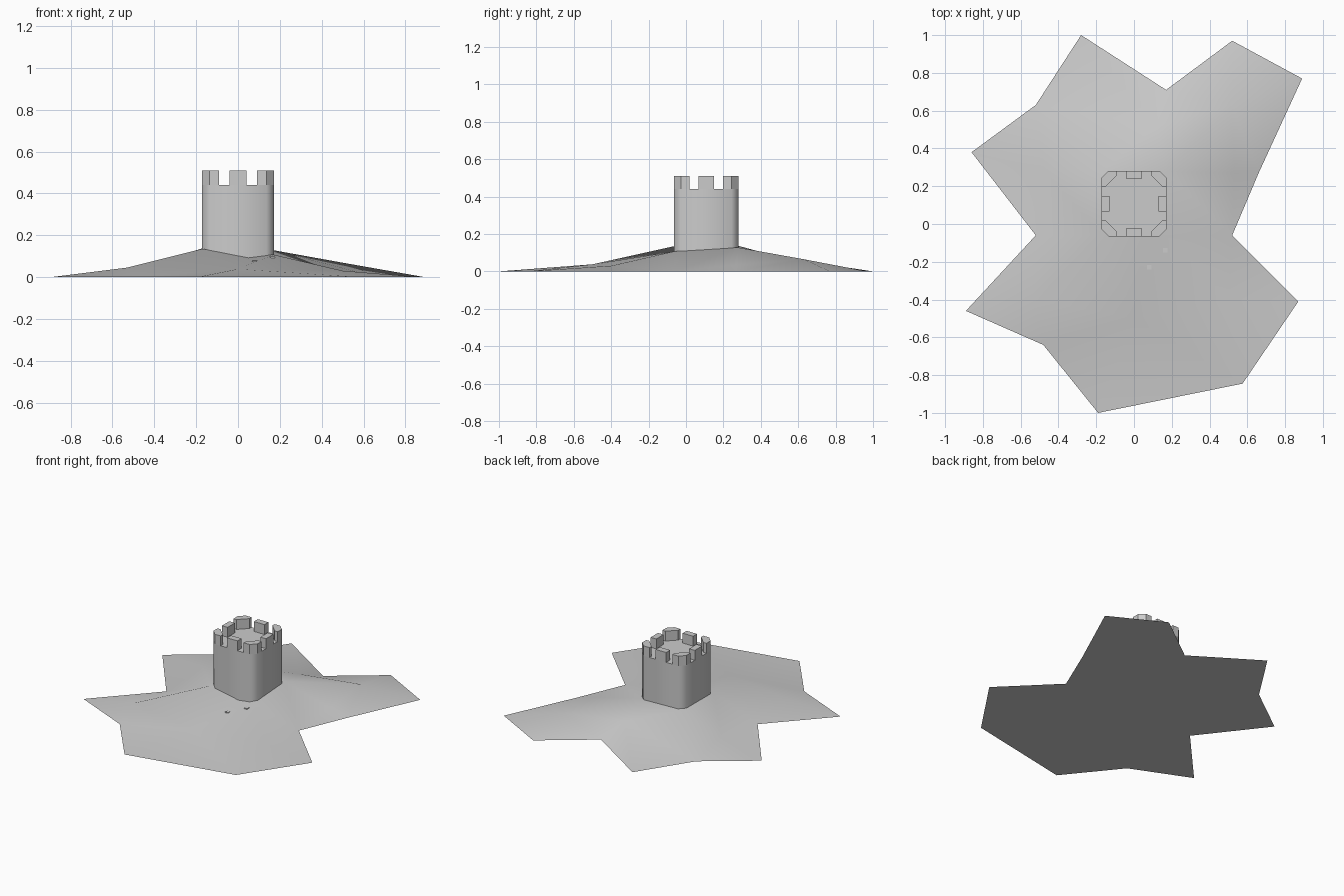
import bpy, bmesh
from mathutils import Vector
from mathutils.geometry import delaunay_2d_cdt

if "Cube" in bpy.data.objects:
    bpy.data.objects.remove(bpy.data.objects["Cube"])

CX, CY, R = 0.0, 0.108, 0.173   # tower centre and half width
FLOOR, TOP = 0.44, 0.51


def finish(name, bm, angle=None):
    bmesh.ops.remove_doubles(bm, verts=bm.verts, dist=1e-5)
    bmesh.ops.recalc_face_normals(bm, faces=bm.faces)
    me = bpy.data.meshes.new(name)
    bm.to_mesh(me)
    bm.free()
    ob = bpy.data.objects.new(name, me)
    bpy.context.collection.objects.link(ob)
    if angle:
        bpy.ops.object.select_all(action='DESELECT')
        ob.select_set(True)
        bpy.context.view_layer.objects.active = ob
        bpy.ops.object.shade_smooth_by_angle(angle=angle)
    return ob


def prism(bm, pts, z0, z1):
    face = bm.faces.new([bm.verts.new((x, y, z0)) for x, y in pts])
    ext = bmesh.ops.extrude_face_region(bm, geom=[face], use_keep_orig=True)
    for v in ext["geom"]:
        if isinstance(v, bmesh.types.BMVert):
            v.co.z = z1


# Rocky hill: jagged outline at ground level, raised points inside
outline = [(-.28, 1), (.17, .71), (.52, .97), (.89, .77), (.66, .27),
           (.52, -.06), (.87, -.41), (.575, -.845), (-.19, -1), (-.48, -.64),
           (-.89, -.46), (-.52, -.06), (-.86, .38), (-.52, .63)]
ridge = [(-.53, -.40, .045), (.0, -.5, .038), (.5, -.4, .03), (.53, .27, .035),
         (.52, .63, .065), (.12, .52, .072), (-.48, .29, .045)]
base = [(-.17, -.063, .135), (.05, -.063, .092), (.17, -.063, .107),
        (.17, .278, .128), (-.17, .278, .137)]
pts = [Vector((x, y, 0)) for x, y in outline] + [Vector(p) for p in ridge + base]
n = len(outline)
k = n + len(ridge)
edges = [(k + i, k + (i + 1) % 5) for i in range(5)]
edges += [(k, n), (k + 2, n + 2), (k + 3, n + 3), (k + 3, n + 4), (k + 4, n + 6)]
res = delaunay_2d_cdt([p.to_2d() for p in pts], edges, [list(range(n))], 1, 1e-6)
bm = bmesh.new()
verts = [bm.verts.new((c.x, c.y, pts[o[0]].z if o else 0))
         for c, o in zip(res[0], res[3])]
for f in res[2]:
    bm.faces.new([verts[i] for i in f])
bm.faces.new([bm.verts.new((x, y, 0)) for x, y in reversed(outline)])
finish("hill", bm, 0.5)

# Tower body: square with cut corners
c = 0.037
octagon = [(-R + c, -R), (R - c, -R), (R, -R + c), (R, R - c),
           (R - c, R), (-R + c, R), (-R, R - c), (-R, -R + c)]
bm = bmesh.new()
prism(bm, [(CX + x, CY + y) for x, y in octagon], 0.02, FLOOR)
finish("tower", bm, 0.9)

# Battlements: one corner and one middle block per side, turned four times
corner = [(R, R - .083), (R, R - c), (R - c, R), (R - .083, R),
          (R - .083, R - .024), (R - .024, R - .083)]
middle = [(R - .044, -.041), (R, -.041), (R, .041), (R - .044, .041)]
bm = bmesh.new()
for shape in (corner, middle):
    p = shape
    for i in range(4):
        prism(bm, [(CX + x, CY + y) for x, y in p], FLOOR, TOP)
        p = [(-y, x) for x, y in p]
finish("battlements", bm)

# Small stones barely showing in front of the tower
bm = bmesh.new()
for x, y, z in ((.08, -.228, .082), (.165, -.138, .098)):
    prism(bm, [(x - .012, y - .012), (x + .012, y - .012),
               (x + .012, y + .012), (x - .012, y + .012)], 0.04, z)
finish("stones", bm)
